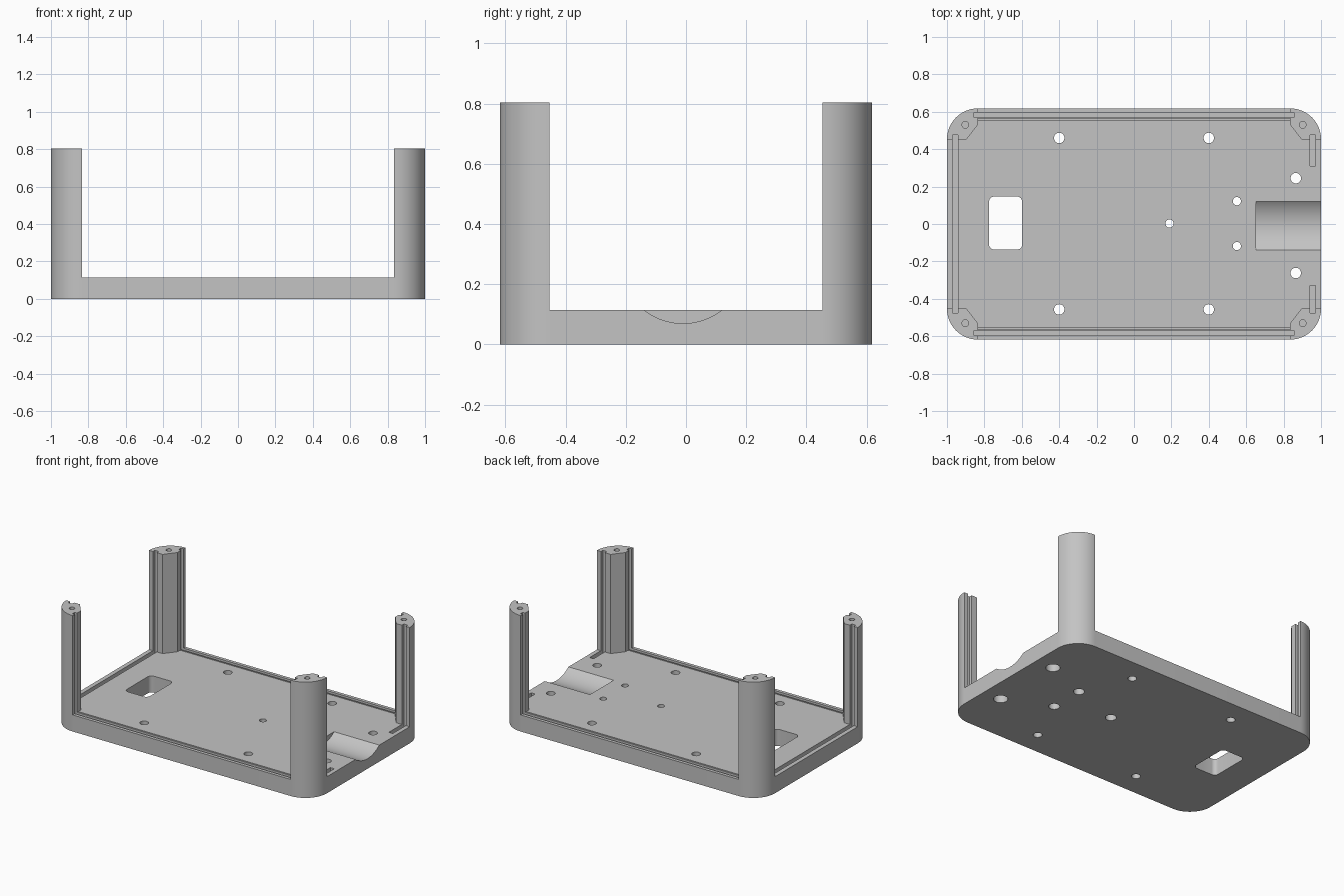
import bpy, bmesh
from math import sin, cos, pi

cube = bpy.data.objects.get("Cube")
if cube:
    bpy.data.objects.remove(cube, do_unlink=True)

# Single grey plastic
grey = bpy.data.materials.new("grey_plastic")
grey.use_nodes = True
colour = (0.55, 0.55, 0.55, 1)
grey.diffuse_color = colour
grey.node_tree.nodes["Principled BSDF"].inputs["Base Color"].default_value = colour

HX, HY, FLOOR, TOP, R = 1.0, 0.618, 0.115, 0.803, 0.165


def arc(cx, cy, r, a0, a1, n):
    step = (a1 - a0) / n
    return [(cx + r * cos(a0 + i * step), cy + r * sin(a0 + i * step)) for i in range(n + 1)]


def circle(cx, cy, r, n=32):
    return arc(cx, cy, r, 0, 2 * pi, n)[:-1]


def rounded_rect(x0, x1, y0, y1, r, n):
    corners = [(x1 - r, y1 - r), (x0 + r, y1 - r), (x0 + r, y0 + r), (x1 - r, y0 + r)]
    pts = []
    for k, (cx, cy) in enumerate(corners):
        pts += arc(cx, cy, r, k * pi / 2, (k + 1) * pi / 2, n)
    return pts


def rect(x0, x1, y0, y1):
    return [(x0, y0), (x1, y0), (x1, y1), (x0, y1)]


def prism(name, pts, lo, hi, along_x=False):
    """Extrude a 2D outline from lo to hi, along z or along x."""
    place = (lambda p, h: (h, p[0], p[1])) if along_x else (lambda p, h: (p[0], p[1], h))
    bm = bmesh.new()
    a = [bm.verts.new(place(p, lo)) for p in pts]
    b = [bm.verts.new(place(p, hi)) for p in pts]
    bm.faces.new(a[::-1])
    bm.faces.new(b)
    for i in range(len(pts)):
        j = (i + 1) % len(pts)
        bm.faces.new((a[i], a[j], b[j], b[i]))
    bmesh.ops.recalc_face_normals(bm, faces=bm.faces)
    mesh = bpy.data.meshes.new(name)
    bm.to_mesh(mesh)
    bm.free()
    mesh.materials.append(grey)
    ob = bpy.data.objects.new(name, mesh)
    bpy.context.collection.objects.link(ob)
    return ob


def activate(ob):
    bpy.ops.object.select_all(action="DESELECT")
    ob.select_set(True)
    bpy.context.view_layer.objects.active = ob


def cut(ob, pts, lo, hi, along_x=False):
    cutter = prism("cutter", pts, lo, hi, along_x)
    cutter.hide_render = True
    mod = ob.modifiers.new("cut", "BOOLEAN")
    mod.operation, mod.solver, mod.object = "DIFFERENCE", "EXACT", cutter
    activate(ob)
    bpy.ops.object.modifier_apply(modifier=mod.name)
    bpy.data.objects.remove(cutter, do_unlink=True)


def smooth(ob):
    activate(ob)
    bpy.ops.object.shade_smooth_by_angle(angle=pi / 6)


# Base plate with rounded corners
base = prism("base_plate", rounded_rect(-HX, HX, -HY, HY, R, 20), 0, FLOOR)

# Panel grooves and thin slits along the long sides
for s in (-1, 1):
    cut(base, rect(-0.855, 0.855, *sorted((s * 0.57, s * 0.595))), 0.08, 0.2)
    cut(base, rect(-0.835, 0.835, *sorted((s * 0.557, s * 0.563))), 0.1, 0.2)

# Full groove on one end, two short ones on the other
cut(base, rect(-0.97, -0.94, -0.475, 0.475), 0.08, 0.2)
cut(base, rect(0.94, 0.97, 0.31, 0.475), 0.08, 0.2)
cut(base, rect(0.94, 0.97, -0.475, -0.33), 0.08, 0.2)

# Cable window and cylindrical trough
cut(base, rounded_rect(-0.775, -0.598, -0.137, 0.147, 0.028, 6), -0.1, 0.2)
cut(base, circle(-0.01, 0.28, 0.21, 96), 0.653, 1.1, along_x=True)

# Screw holes: x, y, radius, wider radius underneath
holes = [(x, y, 0.028, 0) for x in (-0.4, 0.4) for y in (-0.457, 0.46)]
holes += [(0.55, y, 0.022, 0.035) for y in (-0.118, 0.122)]
holes += [(0.19, 0.002, 0.022, 0.035), (0.865, 0.245, 0.028, 0.045), (0.865, -0.262, 0.028, 0.045)]
for x, y, r, wide in holes:
    cut(base, circle(x, y, r), -0.1, 0.2)
    if wide:
        cut(base, circle(x, y, wide), -0.1, 0.05)
smooth(base)

# Corner posts with two panel slots and a screw hole each
outline = arc(HX - R, HY - R, R, pi / 2, 0, 20) + [
    (0.97, 0.453), (0.97, 0.475), (0.94, 0.475), (0.94, 0.453),
    (0.895, 0.453), (0.835, 0.53), (0.835, 0.57), (0.855, 0.57),
    (0.855, 0.595), (0.835, 0.595)]
for sx, side in ((-1, "right"), (1, "left")):
    for sy, end in ((-1, "front"), (1, "back")):
        post = prism(f"{end}_{side}_post", [(sx * x, sy * y) for x, y in outline], FLOOR, TOP)
        cut(post, circle(sx * 0.902, sy * 0.53, 0.018, 24), 0.5, 0.9)
        smooth(post)
